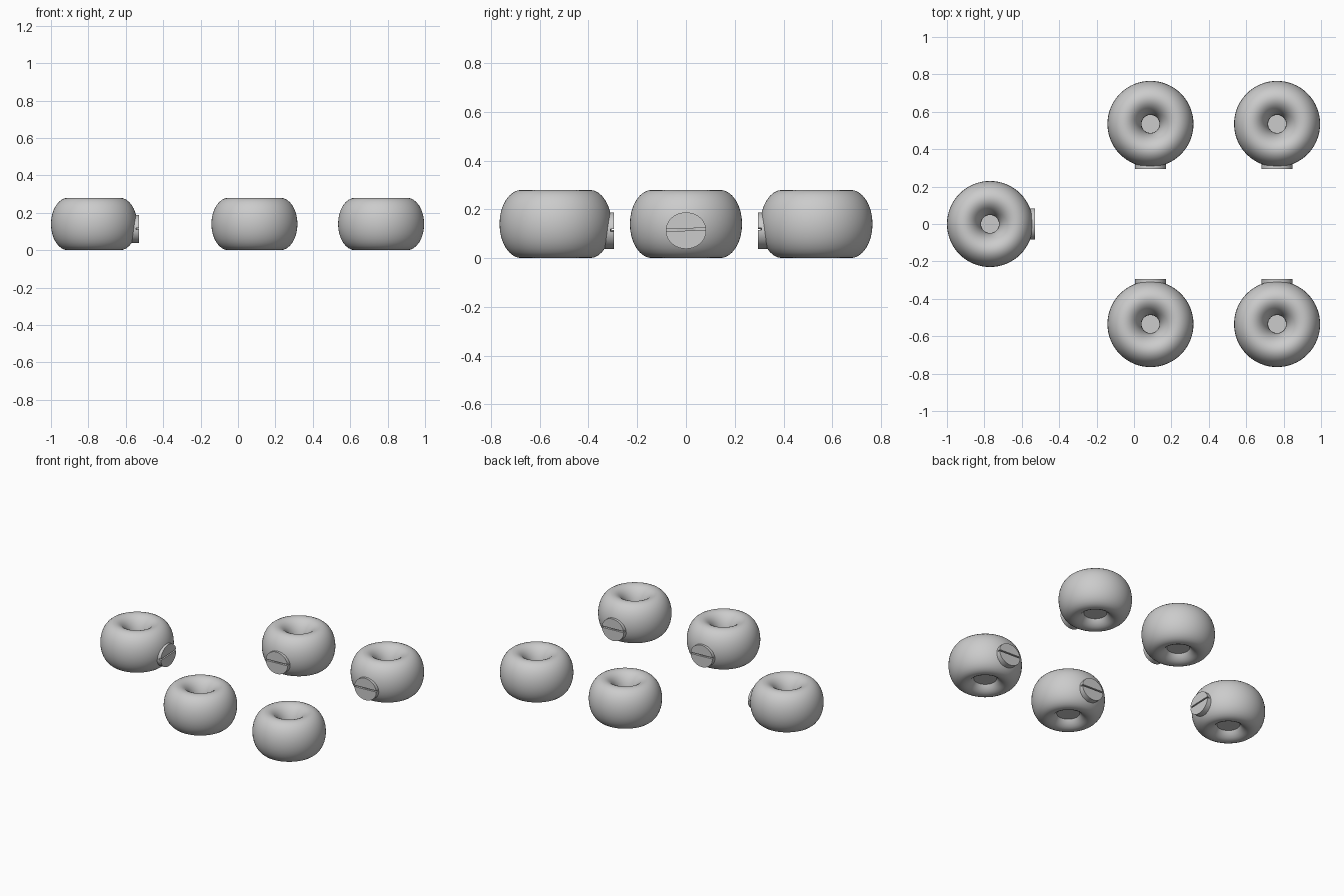
import bpy, math
from mathutils import Matrix

if "Cube" in bpy.data.objects:
    bpy.data.objects.remove(bpy.data.objects["Cube"])

HEIGHT = 0.28
RING, TUBE = 0.139, 0.091
PLUG_Z = 0.113


def finish(name, matrix=None):
    """Name the active object and bake a transform into its mesh."""
    ob = bpy.context.object
    ob.name = name
    if matrix is not None:
        ob.data.transform(matrix)
    return ob


# rounded ring body, taller than it is thick
bpy.ops.mesh.primitive_torus_add(major_radius=RING, minor_radius=TUBE,
                                 major_segments=64, minor_segments=32)
body = finish("body_1", Matrix.Translation((0, 0, HEIGHT / 2))
              @ Matrix.Diagonal((1, 1, HEIGHT / 2 / TUBE, 1)))
bpy.ops.object.shade_smooth()

# flat floor closing the hole
bpy.ops.mesh.primitive_circle_add(radius=0.072, vertices=32, fill_type='NGON')
floor = finish("hole_floor_1", Matrix.Translation((0, 0, 0.045)))

# oval plug on the +x side
bpy.ops.mesh.primitive_cylinder_add(radius=1, depth=1, vertices=40)
plug = finish("plug_1", Matrix.Translation((0.205, 0, PLUG_Z))
              @ Matrix.Diagonal((0.07, 0.083, 0.075, 1))
              @ Matrix.Rotation(math.pi / 2, 4, 'Y'))

# narrow, slightly tilted slot in the plug face
bpy.ops.mesh.primitive_cube_add(size=1)
cutter = finish("slot_cutter", Matrix.Translation((0.24, 0, PLUG_Z + 0.004))
                @ Matrix.Rotation(math.radians(2), 4, 'X')
                @ Matrix.Diagonal((0.03, 0.2, 0.009, 1)))
cutter.hide_render = True
mod = plug.modifiers.new("slot", 'BOOLEAN')
mod.operation = 'DIFFERENCE'
mod.object = cutter
bpy.context.view_layer.objects.active = plug
bpy.ops.object.modifier_apply(modifier=mod.name)
bpy.data.objects.remove(cutter)
bpy.ops.object.select_all(action='DESELECT')
plug.select_set(True)
bpy.ops.object.shade_smooth_by_angle(angle=math.radians(30))

# five rings around an open middle, every plug facing inward
places = [(-0.77, 0, 0)]
for x in (0.088, 0.765):
    for side in (1, -1):
        places.append((x, side * 0.535, -side * math.pi / 2))

parts = [(body, "body"), (floor, "hole_floor"), (plug, "plug")]
for i, (x, y, turn) in enumerate(places, 1):
    for source, name in parts:
        ob = source
        if i > 1:
            ob = source.copy()
            ob.name = f"{name}_{i}"
            bpy.context.collection.objects.link(ob)
        ob.location = (x, y, 0)
        ob.rotation_euler = (0, 0, turn)
